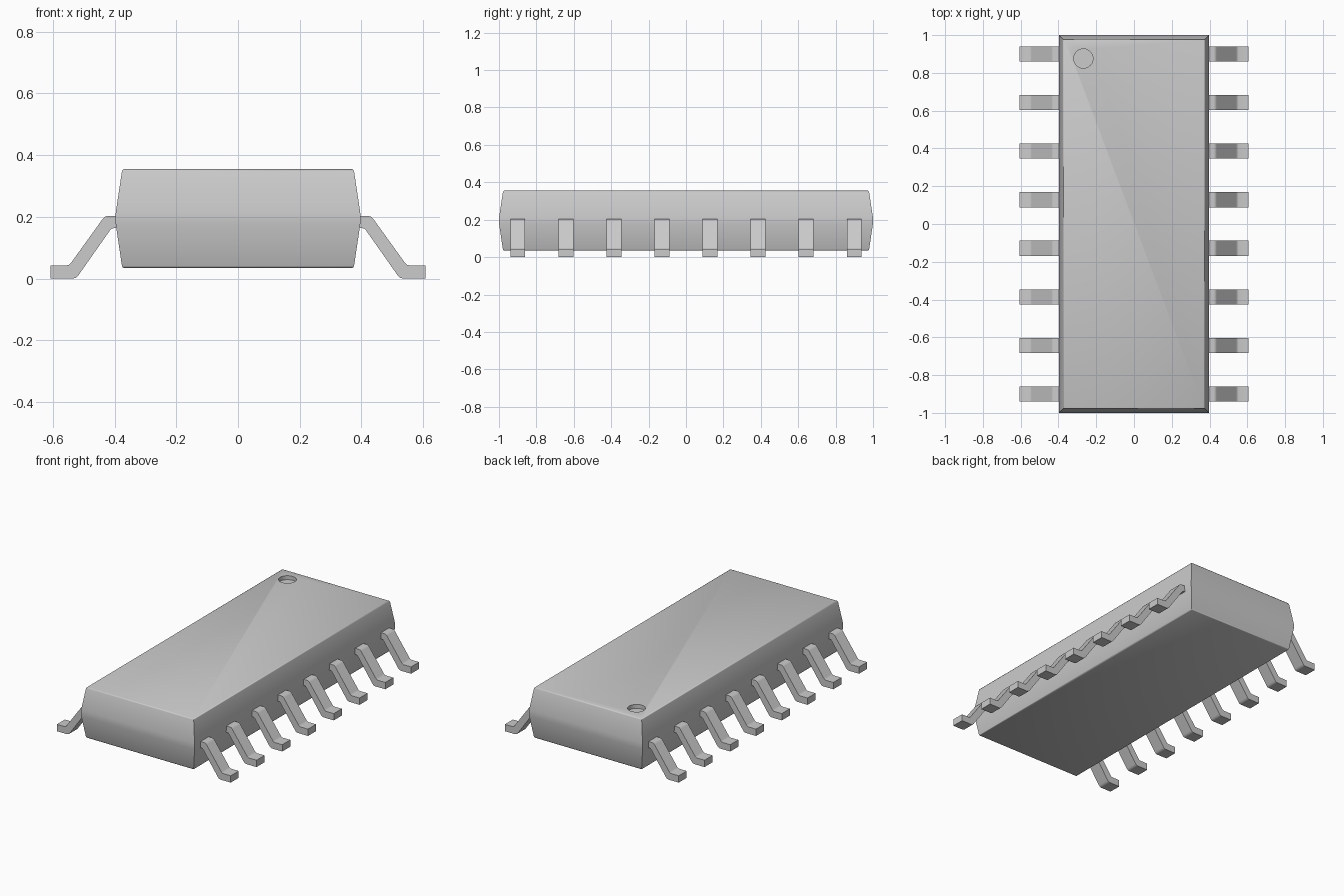
import bpy, bmesh, math

cube = bpy.data.objects.get("Cube")
if cube:
    bpy.data.objects.remove(cube)

# One plain grey for the whole package
grey = bpy.data.materials.new("plain grey")
grey.use_nodes = True
grey.diffuse_color = (0.6, 0.6, 0.6, 1)
grey.node_tree.nodes["Principled BSDF"].inputs["Base Color"].default_value = (0.6, 0.6, 0.6, 1)


def make_object(name, bm):
    bmesh.ops.recalc_face_normals(bm, faces=bm.faces[:])
    mesh = bpy.data.meshes.new(name)
    bm.to_mesh(mesh)
    bm.free()
    mesh.materials.append(grey)
    obj = bpy.data.objects.new(name, mesh)
    bpy.context.collection.objects.link(obj)
    return obj


def smooth(obj, degrees):
    bpy.ops.object.select_all(action='DESELECT')
    obj.select_set(True)
    bpy.context.view_layer.objects.active = obj
    bpy.ops.object.shade_smooth_by_angle(angle=math.radians(degrees))


# Body: stacked rectangles, widest at the middle, with small rounded rims
HALF_X, HALF_Y = 0.397, 1.0
TOP = 0.355
rings = [(0.034, 0.028), (0.036, 0.024), (0.041, 0.021), (0.175, 0.001), (0.195, 0),
         (0.215, 0.001), (0.348, 0.021), (0.353, 0.024), (TOP, 0.028)]
bm = bmesh.new()
loops = []
for z, inset in rings:
    x, y = HALF_X - inset, HALF_Y - inset
    loops.append([bm.verts.new((sx * x, sy * y, z))
                  for sx, sy in ((-1, -1), (1, -1), (1, 1), (-1, 1))])
for low, high in zip(loops, loops[1:]):
    for i in range(4):
        j = (i + 1) % 4
        bm.faces.new((low[i], low[j], high[j], high[i]))
bm.faces.new(loops[0])
bm.faces.new(loops[-1])
body = make_object("body", bm)

# Shallow round dimple marking the first pin
DEPTH = 0.025
bm = bmesh.new()
bmesh.ops.create_cone(bm, cap_ends=True, segments=40, radius1=0.051, radius2=0.051, depth=2 * DEPTH)
bmesh.ops.translate(bm, verts=bm.verts[:], vec=(-0.268, 0.876, TOP))
cutter = make_object("dimple_cutter", bm)
cutter.hide_render = True
cut = body.modifiers.new("dimple", 'BOOLEAN')
cut.operation = 'DIFFERENCE'
cut.solver = 'EXACT'
cut.object = cutter
bpy.context.view_layer.objects.active = body
bpy.ops.object.modifier_apply(modifier=cut.name)
bpy.data.objects.remove(cutter)
smooth(body, 40)

# Leads: a bent strip profile extruded along y, repeated down both sides
profile = [(0.38, 0.203), (0.422, 0.203), (0.431, 0.201), (0.438, 0.194),
           (0.541, 0.051), (0.547, 0.045), (0.555, 0.043), (0.607, 0.043),
           (0.607, 0), (0.535, 0), (0.525, 0.003), (0.517, 0.011),
           (0.415, 0.156), (0.409, 0.162), (0.401, 0.164), (0.38, 0.164)]
WIDTH, PITCH, COUNT = 0.08, 0.257, 8
for side, label in ((1, "left"), (-1, "right")):
    for n in range(COUNT):
        y = (n - (COUNT - 1) / 2) * PITCH
        bm = bmesh.new()
        face = bm.faces.new([bm.verts.new((side * x, y - WIDTH / 2, z)) for x, z in profile])
        extruded = bmesh.ops.extrude_face_region(bm, geom=[face])["geom"]
        moved = [v for v in extruded if isinstance(v, bmesh.types.BMVert)]
        bmesh.ops.translate(bm, verts=moved, vec=(0, WIDTH, 0))
        smooth(make_object(f"{label}_lead_{n + 1}", bm), 40)
